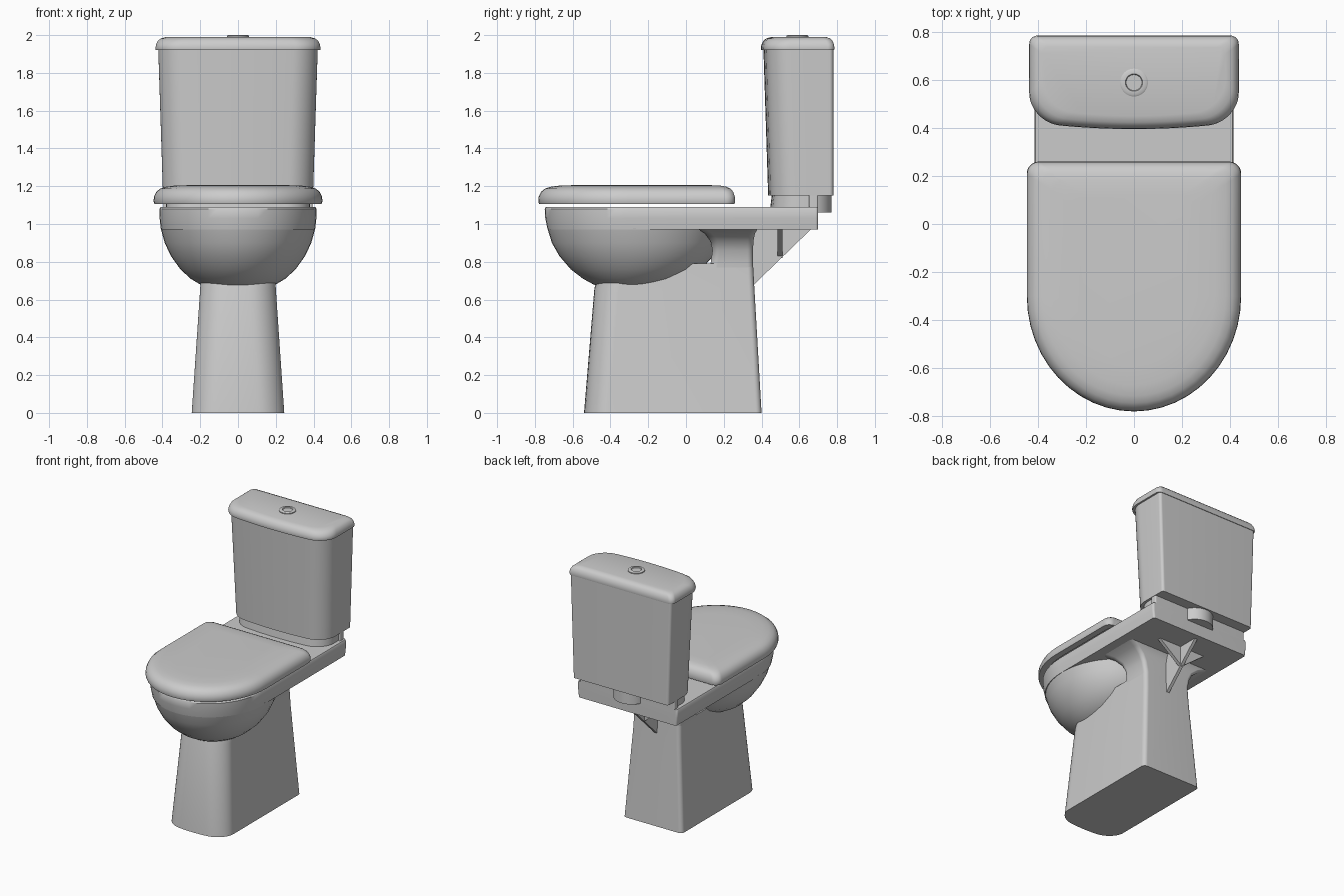
import bpy, bmesh
from math import sin, cos, radians

if "Cube" in bpy.data.objects:
    bpy.data.objects.remove(bpy.data.objects["Cube"])

ceramic = bpy.data.materials.new("ceramic_grey")
ceramic.use_nodes = True
GREY = (0.6, 0.6, 0.6, 1)
ceramic.diffuse_color = GREY
ceramic.node_tree.nodes["Principled BSDF"].inputs["Base Color"].default_value = GREY


def finish(name, bm, angle=35):
    bmesh.ops.remove_doubles(bm, verts=bm.verts, dist=1e-5)
    bmesh.ops.recalc_face_normals(bm, faces=bm.faces)
    me = bpy.data.meshes.new(name)
    bm.to_mesh(me)
    bm.free()
    me.materials.append(ceramic)
    ob = bpy.data.objects.new(name, me)
    bpy.context.collection.objects.link(ob)
    bpy.ops.object.select_all(action="DESELECT")
    ob.select_set(True)
    bpy.context.view_layer.objects.active = ob
    bpy.ops.object.shade_smooth_by_angle(angle=radians(angle))
    return ob


def outline(hw, y0, y1, front, back, bow=0, n=12):
    """Rectangle with elliptical front and back corners and a bowed front."""
    def arc(cx, cy, r, start):
        angles = [radians(start + 90 * i / n) for i in range(n + 1)]
        return [(cx + r[0] * cos(a), cy + r[1] * sin(a)) for a in angles]
    fx, fy = front
    left = arc(fx - hw, y0 + fy, front, 180)
    right = arc(hw - fx, y0 + fy, front, 270)
    edge = [((fx - hw) * (1 - 2 * i / n), y0) for i in range(1, n)]
    pts = [(x, y + bow * (x / hw) ** 2) for x, y in left + edge + right]
    pts += arc(hw - back[0], y1 - back[1], back, 0)
    pts += arc(back[0] - hw, y1 - back[1], back, 90)
    return pts


def loft(name, sections, angle=35):
    """Skin a stack of (height, outline) sections and cap both ends."""
    bm = bmesh.new()
    rings = [[bm.verts.new((x, y, z)) for x, y in pts] for z, pts in sections]
    for a, b in zip(rings, rings[1:]):
        for i in range(len(a)):
            j = (i + 1) % len(a)
            bm.faces.new((a[i], a[j], b[j], b[i]))
    bm.faces.new(rings[0])
    bm.faces.new(rings[-1])
    return finish(name, bm, angle)


def oval(hw, y0, y1):
    r = (hw, (y1 - y0) / 2)
    return outline(hw, y0, y1, r, r)


def box(name, x, y0, y1, z0, z1):
    r = (0.01, 0.01)
    return loft(name, [(z, outline(x, y0, y1, r, r)) for z in (z0, z1)])


def plate(name, pts):
    """Thin prism between two parallel triangles."""
    bm = bmesh.new()
    a, b = [[bm.verts.new(p) for p in tri] for tri in pts]
    bm.faces.new(a)
    bm.faces.new(b)
    for i in range(3):
        j = (i + 1) % 3
        bm.faces.new((a[i], a[j], b[j], b[i]))
    return finish(name, bm)


# Pedestal, tapering upward into the bowl
loft("pedestal", [(z, outline(hw, y0, y1, (0.13, 0.1), (0.03, 0.03), 0.03))
                  for z, hw, y0, y1 in [(0, 0.245, -0.54, 0.4),
                                        (0.66, 0.2, -0.485, 0.362),
                                        (0.79, 0.195, -0.44, 0.355)]])

# Flared neck joining the pedestal to the deck
loft("rear_neck", [(z, outline(hw, y0, y1, (0.04, 0.04), (0.03, 0.03)))
                   for z, hw, y0, y1 in [(0.7, 0.195, 0.1, 0.358),
                                         (0.79, 0.196, 0.13, 0.355),
                                         (0.86, 0.21, 0.14, 0.355),
                                         (0.91, 0.235, 0.13, 0.357),
                                         (0.95, 0.285, 0.1, 0.365),
                                         (0.975, 0.35, 0.06, 0.38)]])

# Bowl
loft("bowl", [(z, oval(hw, y0, y1))
              for z, hw, y0, y1 in [(0.65, 0.12, -0.4, -0.2),
                                    (0.68, 0.2, -0.49, -0.08),
                                    (0.71, 0.25, -0.545, 0),
                                    (0.76, 0.305, -0.61, 0.08),
                                    (0.83, 0.355, -0.67, 0.145),
                                    (0.9, 0.388, -0.71, 0.175),
                                    (0.98, 0.41, -0.735, 0.19)]])

# Rim and rear deck in one slab
loft("rim_deck", [(z, outline(hw, y0, 0.7, (hw, 0.44), (0.015, 0.015)))
                  for z, hw, y0 in [(0.97, 0.408, -0.733), (1.03, 0.415, -0.745),
                                    (1.08, 0.416, -0.748), (1.09, 0.41, -0.742)]])

# Seat lid: rounded edge with a shallow hollow underneath
loft("seat_lid", [(z, outline(0.447 - d, d - 0.782, 0.26 - d * 0.7,
                              (0.447 - d, 0.48 - d), (0.05, 0.05)))
                  for z, d in [(1.12, 0.06), (1.107, 0.05), (1.107, 0.004),
                               (1.12, 0), (1.145, 0.002), (1.17, 0.014),
                               (1.187, 0.035), (1.197, 0.065), (1.203, 0.11),
                               (1.206, 0.2)]], 50)


def tank_outline(hw, y0, y1, back=0.02):
    return outline(hw, y0, y1, (0.13, 0.12), (back, back), 0.03)


# Cistern with its overhanging cover
loft("cistern", [(1.15, tank_outline(0.397, 0.435, 0.78)),
                 (1.92, tank_outline(0.422, 0.41, 0.78))])
loft("cistern_cover", [(z, tank_outline(0.437 - d, 0.396 + d, 0.786 - d * 0.8, 0.035))
                       for z, d in [(1.92, 0.002), (1.93, 0), (1.95, 0.003),
                                    (1.97, 0.013), (1.982, 0.028), (1.99, 0.055)]], 50)

# Cistern foot, rear ledge and outlet
loft("cistern_foot", [(1.08, tank_outline(0.38, 0.445, 0.67)),
                      (1.16, tank_outline(0.38, 0.455, 0.67))])
box("rear_ledge", 0.395, 0.65, 0.7, 1.08, 1.155)
loft("outlet", [(z, oval(0.125, 0.52, 0.77)) for z in (1.06, 1.16)])

# Flush button with a recessed centre
loft("flush_button", [(z, oval(r, 0.59 - r, 0.59 + r))
                      for z, r in [(1.98, 0.058), (1.996, 0.058), (2, 0.052),
                                   (2, 0.036), (1.994, 0.033)]])

# Triangular braces under the deck
plate("long_brace", [[(x, 0.34, 0.66), (x, 0.34, 0.98), (x, 0.67, 0.98)]
                     for x in (-0.012, 0.012)])
plate("cross_brace", [[(-0.2, y, 0.975), (0.2, y, 0.975), (0, y, 0.82)]
                      for y in (0.485, 0.51)])
